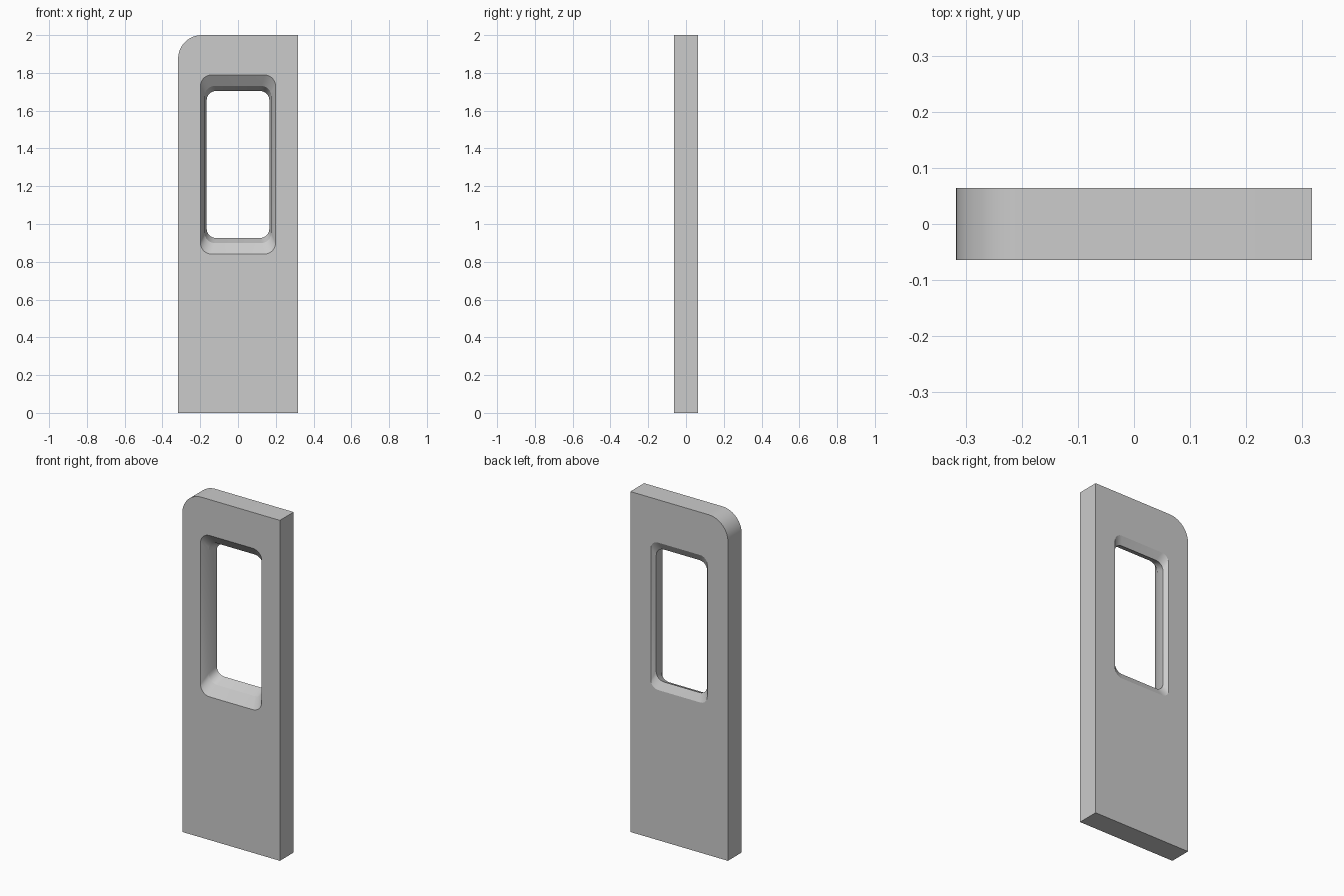
import bpy, bmesh
from math import sin, cos, pi

if "Cube" in bpy.data.objects:
    bpy.data.objects.remove(bpy.data.objects["Cube"])

W, D, H = 0.317, 0.064, 2.0      # half width, half depth, height
WIN_Z = 1.315                    # window centre height


def arc(cx, cz, r, a0, n):
    return [(cx + r * cos(a0 + pi / 2 * i / n), cz + r * sin(a0 + pi / 2 * i / n))
            for i in range(n + 1)]


def slab_outline():
    r = 0.125
    return [(-W, 0), (W, 0), (W, H)] + arc(-W + r, H - r, r, pi / 2, 14)


def window_outline(hx, hz, r):
    pts = []
    for k, (sx, sz) in enumerate([(1, 1), (-1, 1), (-1, -1), (1, -1)]):
        pts += arc(sx * (hx - r), WIN_Z + sz * (hz - r), r, k * pi / 2, 6)
    return pts


bm = bmesh.new()


def add_loop(pts, y):
    vs = [bm.verts.new((x, y, z)) for x, z in pts]
    es = [bm.edges.new((vs[i], vs[(i + 1) % len(vs)])) for i in range(len(vs))]
    return vs, es


def wall(a, b):
    n = len(a)
    for i in range(n):
        j = (i + 1) % n
        bm.faces.new((a[i], a[j], b[j], b[i]))


# Outer rim of the slab
outer = [add_loop(slab_outline(), y) for y in (-D, D)]
wall(outer[0][0], outer[1][0])

# Window reveal: two front slopes, then a back chamfer (half x, half z, radius, y)
reveal = [(0.199, 0.474, 0.058, -D), (0.176, 0.416, 0.053, -0.02),
          (0.166, 0.389, 0.049, 0.04), (0.183, 0.433, 0.045, D)]
rings = [add_loop(window_outline(hx, hz, r), y) for hx, hz, r, y in reveal]
for a, b in zip(rings, rings[1:]):
    wall(a[0], b[0])

# Front and back faces with the window hole
for o, w in ((outer[0], rings[0]), (outer[1], rings[-1])):
    bmesh.ops.triangle_fill(bm, use_beauty=True, edges=o[1] + w[1])
bmesh.ops.recalc_face_normals(bm, faces=bm.faces)

mesh = bpy.data.meshes.new("door_panel")
bm.to_mesh(mesh)
bm.free()
panel = bpy.data.objects.new("door_panel", mesh)
bpy.context.collection.objects.link(panel)
bpy.context.view_layer.objects.active = panel
panel.select_set(True)
bpy.ops.object.shade_smooth_by_angle(angle=0.35)
